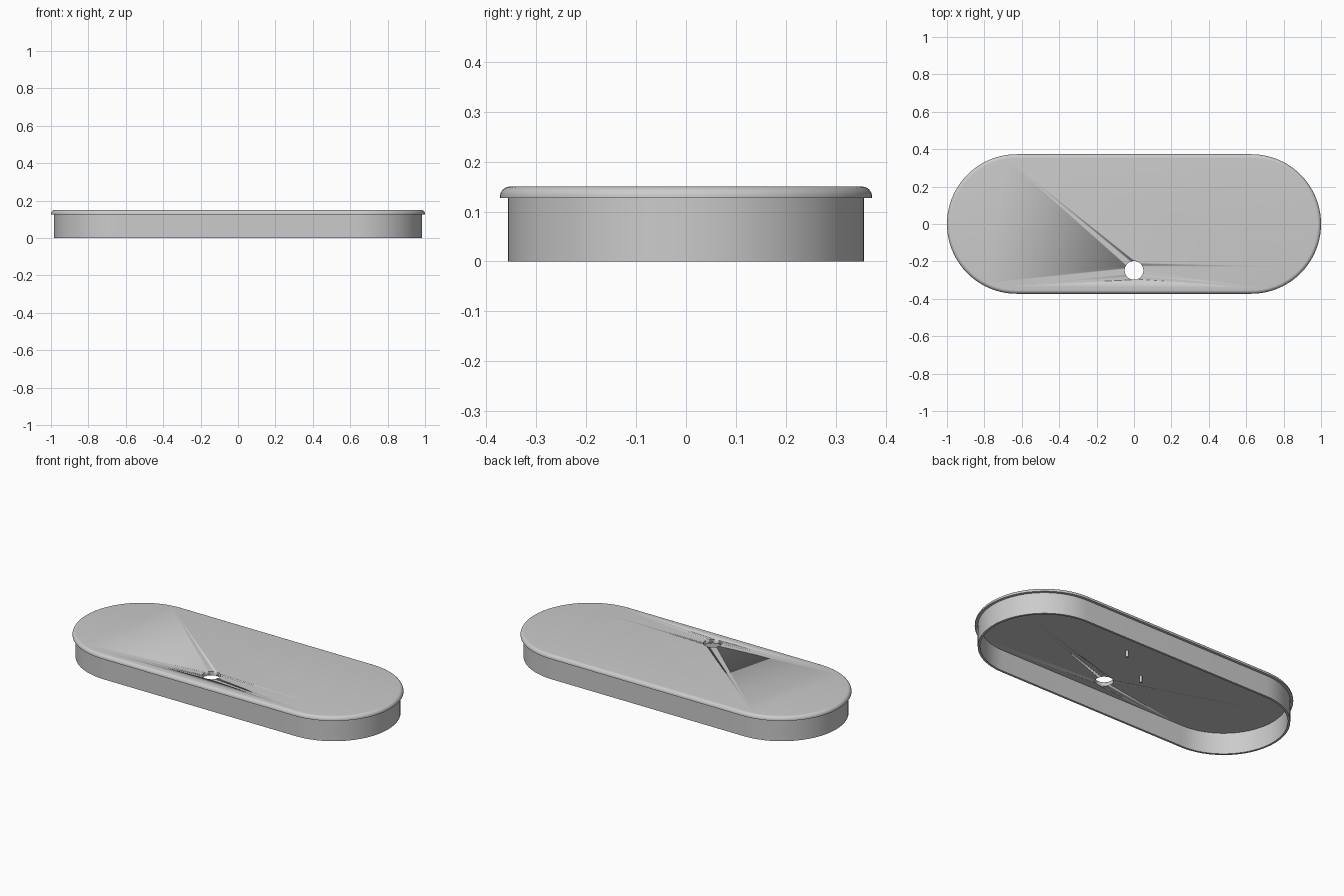
import bpy, bmesh, math

if "Cube" in bpy.data.objects:
    bpy.data.objects.remove(bpy.data.objects["Cube"])

HALF = 0.627      # half length of the straight sides
SEG = 40          # segments per rounded end

grey = bpy.data.materials.new("plain_grey")
grey.diffuse_color = (0.6, 0.6, 0.6, 1)
grey.use_nodes = True
grey.node_tree.nodes["Principled BSDF"].inputs["Base Color"].default_value = grey.diffuse_color


def stadium(r, z):
    """Points of a pill-shaped outline with end radius r at height z."""
    pts = []
    for side in (1, -1):
        for i in range(SEG + 1):
            a = -math.pi / 2 + math.pi * i / SEG
            pts.append((side * (HALF + r * math.cos(a)), side * r * math.sin(a), z))
    return pts


def sweep(name, profile, closed):
    """Loft pill outlines through (radius, z) pairs, either as a ring or a capped solid."""
    bm = bmesh.new()
    rings = [[bm.verts.new(p) for p in stadium(r, z)] for r, z in profile]
    pairs = list(zip(rings, rings[1:]))
    if closed:
        pairs.append((rings[-1], rings[0]))
    for a, b in pairs:
        for i in range(len(a)):
            j = (i + 1) % len(a)
            bm.faces.new((a[i], a[j], b[j], b[i]))
    if not closed:
        bm.faces.new(rings[0][::-1])
        bm.faces.new(rings[-1])
    bmesh.ops.recalc_face_normals(bm, faces=bm.faces)
    mesh = bpy.data.meshes.new(name)
    bm.to_mesh(mesh)
    bm.free()
    obj = bpy.data.objects.new(name, mesh)
    bpy.context.collection.objects.link(obj)
    return finish(obj)


def finish(obj):
    obj.data.materials.append(grey)
    bpy.ops.object.select_all(action='DESELECT')
    obj.select_set(True)
    bpy.context.view_layer.objects.active = obj
    bpy.ops.object.shade_smooth_by_angle(angle=math.radians(35))
    return obj


def cylinder(name, r, x, y, z0, z1, sides):
    bpy.ops.mesh.primitive_cylinder_add(vertices=sides, radius=r, depth=z1 - z0,
                                        location=(x, y, (z0 + z1) / 2))
    obj = bpy.context.object
    obj.name = name
    return finish(obj)


# Lid plate with a rounded upper edge
R = 0.02
edge = [(0.373 - R + R * math.cos(a), 0.13 + R * math.sin(a))
        for a in (math.pi / 2 * i / 8 for i in range(9))]
lid = sweep("lid", [(0.373, 0.127)] + edge, closed=False)

# Round hole through the lid
cutter = cylinder("hole_cutter", 0.05, 0, -0.248, 0.05, 0.25, 48)
cutter.hide_render = True
cut = lid.modifiers.new("hole", 'BOOLEAN')
cut.operation = 'DIFFERENCE'
cut.solver = 'EXACT'
cut.object = cutter
bpy.context.view_layer.objects.active = lid
bpy.ops.object.modifier_apply(modifier=cut.name)
bpy.data.objects.remove(cutter)

# Thin skirt wall below the lid
sweep("skirt", [(0.357, 0), (0.357, 0.127), (0.344, 0.127), (0.344, 0)], closed=True)

# Two small pegs under the lid
for s in (1, -1):
    cylinder("peg", 0.008, 0.115 * s, 0.08 * s, 0.088, 0.13, 16)
